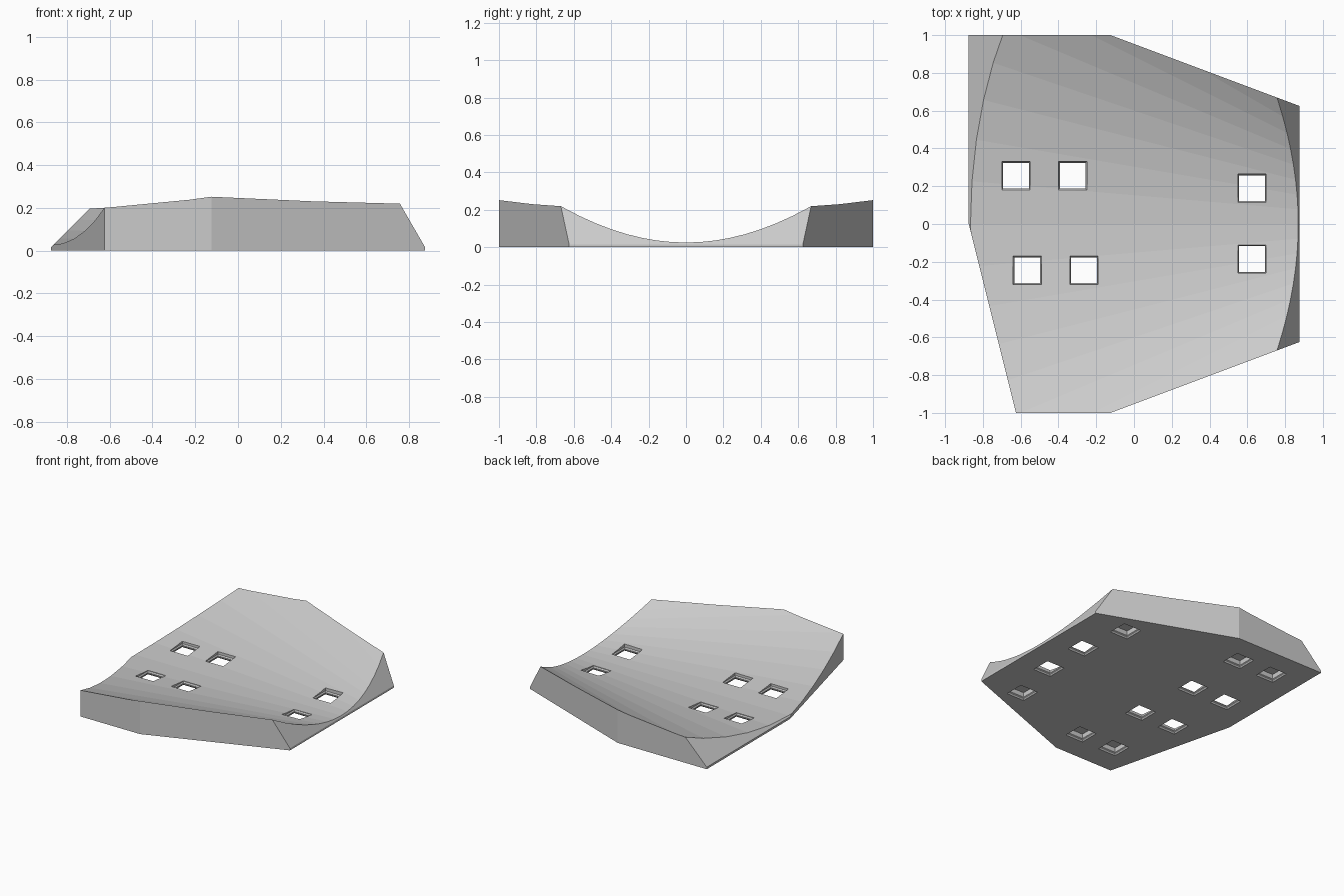
import bpy, bmesh
from math import sin, cos, tan, radians
from mathutils import Vector

cube = bpy.data.objects.get("Cube")
if cube:
    bpy.data.objects.remove(cube, do_unlink=True)

grey = bpy.data.materials.new("plain grey")
grey.use_nodes = True
grey.diffuse_color = (0.6, 0.6, 0.6, 1)
grey.node_tree.nodes["Principled BSDF"].inputs["Base Color"].default_value = (0.6, 0.6, 0.6, 1)


def make_object(name, bm):
    bmesh.ops.recalc_face_normals(bm, faces=bm.faces)
    mesh = bpy.data.meshes.new(name)
    bm.to_mesh(mesh)
    bm.free()
    mesh.materials.append(grey)
    obj = bpy.data.objects.new(name, mesh)
    bpy.context.scene.collection.objects.link(obj)
    return obj


def loft(bm, rings):
    """Skin a list of point rings and cap both ends."""
    loops = [[bm.verts.new(p) for p in ring] for ring in rings]
    n = len(loops[0])
    for a, b in zip(loops, loops[1:]):
        for i in range(n):
            j = (i + 1) % n
            bm.faces.new((a[i], a[j], b[j], b[i]))
    bm.faces.new(loops[0])
    bm.faces.new(loops[-1])


# Solid plate: extruded outline with two sloped ends
OUTLINE = [(-0.875, 1), (-0.125, 1), (0.875, 0.625), (0.875, -0.625),
           (-0.125, -1), (-0.625, -1), (-0.875, 0)]
LIP = 0.0156
bm = bmesh.new()
loft(bm, [[(x, y, z) for x, y in OUTLINE] for z in (0, 0.4)])
for side, lean in ((1, 30), (-1, 45)):
    normal = Vector((side * cos(radians(lean)), 0, sin(radians(lean))))
    cut = bmesh.ops.bisect_plane(bm, geom=bm.verts[:] + bm.edges[:] + bm.faces[:],
                                 plane_co=(side * 0.875, 0, LIP), plane_no=normal,
                                 clear_outer=True)
    edges = [e for e in cut["geom_cut"] if isinstance(e, bmesh.types.BMEdge)]
    bmesh.ops.contextual_create(bm, geom=edges)
plate = make_object("curved_plate", bm)


# Cutter for the dished top: a faceted cone lying along x on a level line
def cone_ring(x, sides=90):
    r = 2.18 - 1.23 * x
    turns = [radians(360 * i / sides) for i in range(sides)]
    return [(x, r * sin(a), 0.025 + r - r * cos(a)) for a in turns]


bm = bmesh.new()
loft(bm, [cone_ring(-1.1), cone_ring(1.1)])
cutters = [make_object("dish_cutter", bm)]

# Cutters for the square sockets: open near the middle, blind where it is thick
SOCKETS = [(-0.625, 0.255), (-0.325, 0.255), (-0.625, 0.755), (-0.325, 0.755),
           (-0.565, -0.245), (-0.265, -0.245), (-0.44, -0.745), (-0.14, -0.745),
           (0.625, 0.19), (0.625, -0.185), (0.55, 0.565), (0.55, -0.565)]
SECTION = [(0.079, -0.004), (0.068, 0.010), (0.068, 0.018), (0.075, 0.027), (0.075, 0.0625)]
bm = bmesh.new()
for cx, cy in SOCKETS:
    loft(bm, [[(cx + sx * h, cy + sy * h, z) for sx, sy in ((-1, -1), (1, -1), (1, 1), (-1, 1))]
              for h, z in SECTION])
cutters.append(make_object("socket_cutter", bm))

# Subtract the cutters
for cutter in cutters:
    mod = plate.modifiers.new(cutter.name, 'BOOLEAN')
    mod.operation = 'DIFFERENCE'
    mod.solver = 'EXACT'
    mod.object = cutter
bpy.context.view_layer.update()
result = bpy.data.meshes.new_from_object(plate.evaluated_get(bpy.context.evaluated_depsgraph_get()))
plate.modifiers.clear()
plate.data = result
for cutter in cutters:
    bpy.data.objects.remove(cutter, do_unlink=True)
